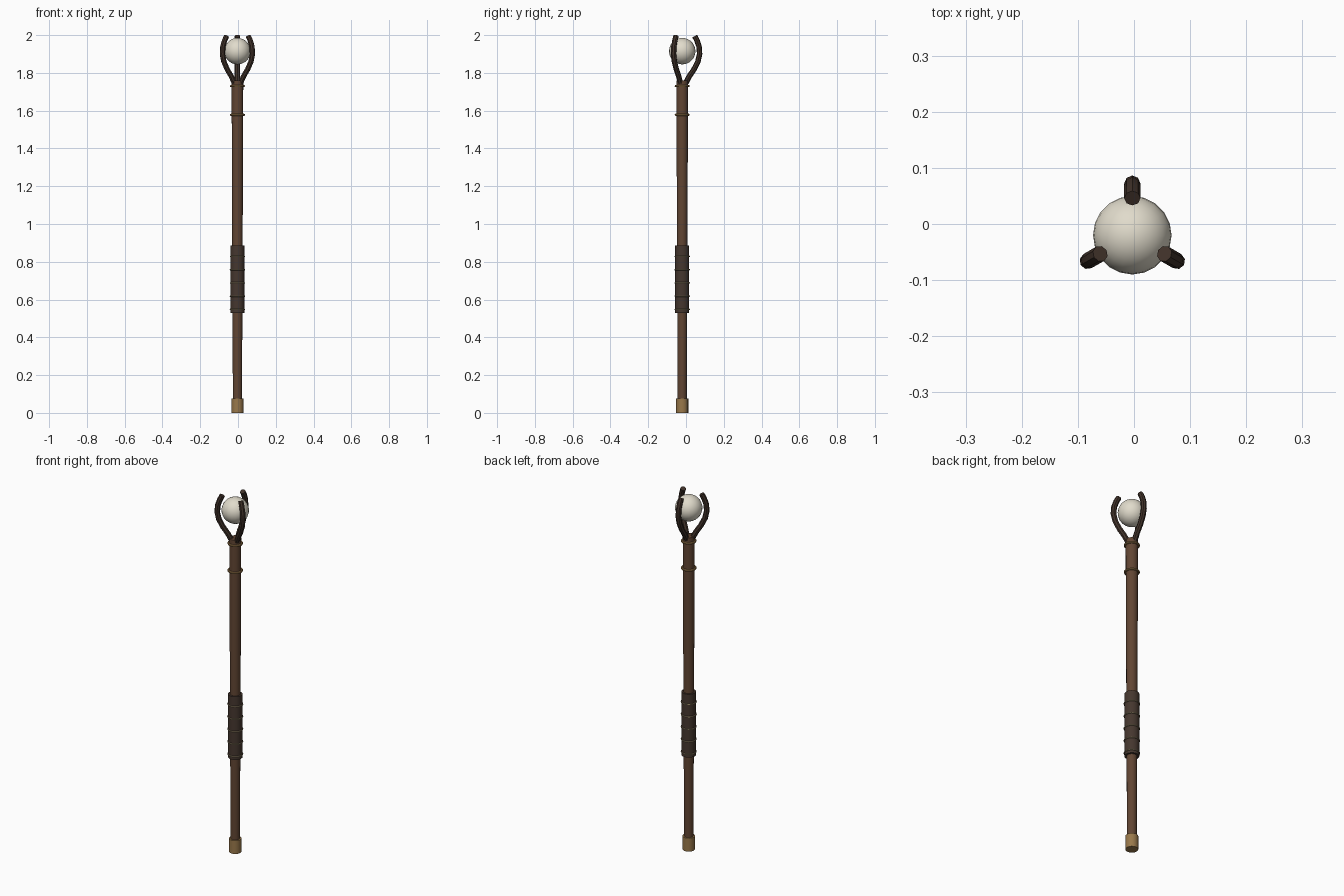
import bpy, math

if "Cube" in bpy.data.objects:
    bpy.data.objects.remove(bpy.data.objects["Cube"])

CX, CY = -0.003, -0.02  # staff axis

def material(name, rgb):
    m = bpy.data.materials.new(name)
    m.diffuse_color = (*rgb, 1)
    m.use_nodes = True
    m.node_tree.nodes["Principled BSDF"].inputs["Base Color"].default_value = m.diffuse_color
    return m

wood = material("wood", (0.12, 0.06, 0.033))
dark_wood = material("dark_wood", (0.052, 0.032, 0.023))
leather = material("leather", (0.06, 0.038, 0.028))
brass = material("brass", (0.32, 0.19, 0.07))
cord = material("cord", (0.22, 0.17, 0.1))
pearl = material("pearl", (0.75, 0.71, 0.6))

def finish(name, mat, smooth=True):
    o = bpy.context.object
    o.name = name
    o.data.materials.append(mat)
    if smooth:
        bpy.ops.object.shade_smooth_by_angle(angle=math.radians(40))
    return o

def rod(name, z0, z1, r0, r1, mat, sides=16):
    bpy.ops.mesh.primitive_cone_add(vertices=sides, radius1=r0, radius2=r1, depth=z1 - z0,
                                    location=(CX, CY, (z0 + z1) / 2))
    return finish(name, mat)

def ring(name, z, major, minor, mat):
    bpy.ops.mesh.primitive_torus_add(major_segments=24, minor_segments=8, major_radius=major,
                                     minor_radius=minor, location=(CX, CY, z))
    return finish(name, mat)

# Shaft, foot cap and grip
rod("shaft", 0.01, 1.76, 0.024, 0.031, wood)
rod("foot_cap", 0, 0.075, 0.032, 0.032, brass)
rod("grip", 0.53, 0.885, 0.037, 0.037, leather)

# Bindings round the grip and collars near the head
for i in range(5):
    ring(f"grip_binding_{i + 1}", 0.548 + i * 0.07, 0.037, 0.004, cord)
for i, z in enumerate((1.578, 1.73)):
    ring(f"collar_{i + 1}", z, 0.034, 0.006, brass)

# Orb
bpy.ops.mesh.primitive_uv_sphere_add(segments=20, ring_count=14, radius=0.07,
                                     location=(CX, CY, 1.915))
finish("orb", pearl)

# Three curved prongs: (distance from axis, height)
path = [(0.02, 1.748), (0.038, 1.783), (0.062, 1.818), (0.083, 1.86),
        (0.092, 1.90), (0.089, 1.94), (0.078, 1.972), (0.066, 1.995)]
for i in range(3):
    a = math.radians(90 + 120 * i)
    cu = bpy.data.curves.new("prong_path", 'CURVE')
    cu.dimensions = '3D'
    cu.bevel_depth = 0.0145
    cu.bevel_resolution = 2
    cu.use_fill_caps = True
    sp = cu.splines.new('POLY')
    sp.points.add(len(path) - 1)
    for p, (r, z) in zip(sp.points, path):
        p.co = (CX + r * math.cos(a), CY + r * math.sin(a), z, 1)
    o = bpy.data.objects.new(f"prong_{i + 1}", cu)
    bpy.context.collection.objects.link(o)
    bpy.ops.object.select_all(action='DESELECT')
    o.select_set(True)
    bpy.context.view_layer.objects.active = o
    bpy.ops.object.convert(target='MESH')
    finish(f"prong_{i + 1}", dark_wood)
